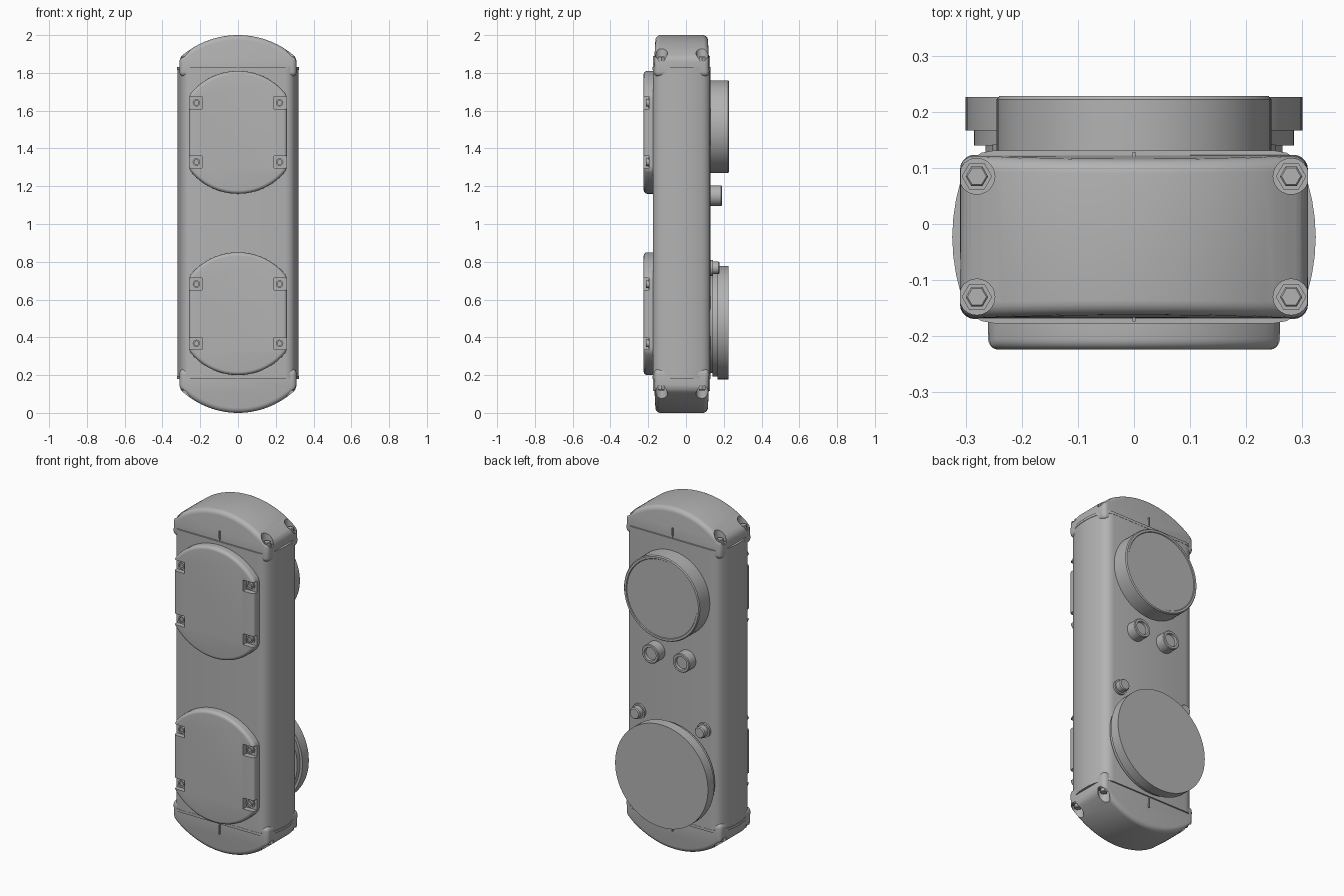
import bpy, bmesh, math
from mathutils import Matrix, Vector

if "Cube" in bpy.data.objects:
    bpy.data.objects.remove(bpy.data.objects["Cube"])

grey = bpy.data.materials.new("light_grey")
grey.diffuse_color = (0.45, 0.45, 0.45, 1)
grey.use_nodes = True
grey.node_tree.nodes["Principled BSDF"].inputs["Base Color"].default_value = grey.diffuse_color
BACK = Matrix.Rotation(-math.pi / 2, 4, 'X')    # local z points to +y
FRONT = Matrix.Rotation(math.pi / 2, 4, 'X')    # local z points to -y
UP = Matrix.Identity(4)


def finish(ob):
    bpy.ops.object.select_all(action='DESELECT')
    bpy.context.view_layer.objects.active = ob
    ob.select_set(True)
    bpy.ops.object.shade_smooth_by_angle(angle=math.radians(35))


def make(name, bm):
    bmesh.ops.recalc_face_normals(bm, faces=bm.faces)
    me = bpy.data.meshes.new(name)
    bm.to_mesh(me)
    bm.free()
    me.materials.append(grey)
    ob = bpy.data.objects.new(name, me)
    bpy.context.collection.objects.link(ob)
    return ob


def extrude(name, pts, a, b, matrix=UP):
    """Closed outline extruded from a to b along local z."""
    bm = bmesh.new()
    lo = [bm.verts.new(matrix @ Vector((x, y, a))) for x, y in pts]
    hi = [bm.verts.new(matrix @ Vector((x, y, b))) for x, y in pts]
    bm.faces.new(lo)
    bm.faces.new(hi)
    n = len(pts)
    for i in range(n):
        j = (i + 1) % n
        bm.faces.new((lo[i], lo[j], hi[j], hi[i]))
    return make(name, bm)


def lathe(name, profile, loc, matrix, sides=64):
    """Profile of (radius, height) turned about local z, capped at both ends."""
    bm = bmesh.new()
    rings = [[bm.verts.new((r * math.cos(t), r * math.sin(t), h))
              for t in (2 * math.pi * k / sides for k in range(sides))]
             for r, h in profile]
    for p, q in zip(rings, rings[1:]):
        for k in range(sides):
            m = (k + 1) % sides
            bm.faces.new((p[k], p[m], q[m], q[k]))
    bm.faces.new(rings[0])
    bm.faces.new(rings[-1])
    bmesh.ops.transform(bm, matrix=Matrix.Translation(loc) @ matrix, verts=bm.verts)
    return make(name, bm)


def bake(ob, bevel, segments, cutters):
    """Round the edges, cut the pockets, then drop the cutters."""
    m = ob.modifiers.new("round", 'BEVEL')
    m.width, m.segments = bevel, segments
    m.limit_method, m.angle_limit = 'ANGLE', math.radians(30)
    for c in cutters:
        m = ob.modifiers.new("pocket", 'BOOLEAN')
        m.operation, m.solver, m.object = 'DIFFERENCE', 'EXACT', c
    dg = bpy.context.evaluated_depsgraph_get()
    me = bpy.data.meshes.new_from_object(ob.evaluated_get(dg))
    ob.modifiers.clear()
    ob.data = me
    for c in cutters:
        bpy.data.objects.remove(c)


# body: rounded box section with slightly bulging sides
YC = -0.023
quarter = [(0.324, 0), (0.322, 0.035), (0.317, 0.068), (0.309, 0.1), (0.301, 0.122),
           (0.289, 0.139), (0.272, 0.15), (0.25, 0.154)]
right = [(x, -y) for x, y in reversed(quarter[1:])] + quarter
section = right + [(-x, y) for x, y in reversed(right)]


def outline(s):
    return [(x * s, y * s + YC) for x, y in section]


finish(extrude("body", outline(0.992), 0.19, 1.82))
for label, z in (("lower", 0.18), ("upper", 1.815)):
    finish(extrude(label + "_rim", outline(1.0), z, z + 0.015))

# domed end caps with corner pockets and hex bolts
R = 0.46
arc = [(0.31 * k / 16, 2.0 - R + math.sqrt(R * R - (0.31 * k / 16) ** 2))
       for k in range(-16, 17)]
cap_profile = [(-0.31, 1.78)] + arc + [(0.31, 1.78)]
flip = Matrix.Translation((0, 0, 0.18)) @ Matrix.Diagonal((1, 1, -0.18 / 0.17, 1)) \
    @ Matrix.Translation((0, 0, -1.83))
spots = [(sx * 0.28, y) for sx in (-1, 1) for y in (0.085, -0.13)]

cap = extrude("upper_end_cap", cap_profile, -0.147, 0.147, FRONT)
for v in cap.data.vertices:
    v.co.y = YC + v.co.y * (1 - 0.35 * max(0, v.co.z - 1.83))
bake(cap, 0.036, 5, [lathe("cutter", [(0.032, 0), (0.032, 0.2)], (x, y, 1.862), UP, 24)
                     for x, y in spots])
upper = [cap]
for x, y in spots:
    upper.append(lathe("cap_bolt", [(0.027, 0), (0.027, 0.008), (0.02, 0.008),
                                    (0.02, 0.024), (0.017, 0.027)], (x, y, 1.86), UP, 6))
# thin centre seam marks on both faces of the cap
for y in (YC - 0.147, YC + 0.147):
    upper.append(extrude("cap_seam", [(-0.003, y - 0.004), (0.003, y - 0.004),
                                      (0.003, y + 0.004), (-0.003, y + 0.004)], 1.825, 1.89))
for ob in upper:
    twin = ob.copy()
    twin.data = ob.data.copy()
    twin.name = ob.name.replace("upper", "lower")
    twin.data.transform(flip)
    twin.data.flip_normals()
    bpy.context.collection.objects.link(twin)
    finish(ob)
    finish(twin)

# front lids: circle trimmed by straight sides, with screw pockets
half = math.asin(0.26 / 0.325)
top = [(0.325 * math.sin(half * k / 16), 0.325 * math.cos(half * k / 16))
       for k in range(-16, 17)]
lid_shape = top + [(-x, -z) for x, z in top]
for label, zc in (("lower", 0.525), ("upper", 1.485)):
    lid = extrude(label + "_lid", [(x, z + zc) for x, z in lid_shape], 0.12, 0.224, FRONT)
    cutters = []
    for sx in (-1, 1):
        for sz in (-1, 1):
            z = zc + sz * 0.157
            box = [(sx * 0.19, z - 0.032), (sx * 0.3, z - 0.032),
                   (sx * 0.3, z + 0.032), (sx * 0.19, z + 0.032)]
            cutters.append(extrude("cutter", box, 0.195, 0.3, FRONT))
            finish(lathe("lid_screw", [(0.027, 0), (0.027, 0.006), (0.02, 0.006),
                                       (0.02, 0.019), (0.012, 0.019), (0.012, 0.011)],
                         (sx * 0.22, -0.193, z), FRONT, 12))
    bake(lid, 0.038, 5, cutters)
    finish(lid)

# rear upper disc with a shallow raised edge
finish(lathe("upper_disc", [(0.245, 0.11), (0.245, 0.222), (0.24, 0.228), (0.228, 0.228),
                            (0.225, 0.224)], (0, 0, 1.515), BACK, 80))
# rear lower disc on a stepped base
finish(lathe("lower_disc", [(0.265, 0.11), (0.265, 0.14), (0.285, 0.14), (0.285, 0.167),
                            (0.30, 0.167), (0.30, 0.226)], (0, 0, 0.477), BACK, 80))
for sx in (-1, 1):
    # hollow connectors below the upper disc
    finish(lathe("connector", [(0.055, 0.11), (0.055, 0.186), (0.051, 0.19), (0.038, 0.19),
                               (0.036, 0.175)], (sx * 0.1, 0, 1.15), BACK, 32))
    # small bolts above the lower disc
    finish(lathe("rear_bolt", [(0.042, 0.11), (0.042, 0.142), (0.033, 0.142), (0.033, 0.172),
                               (0.028, 0.178)], (sx * 0.21, 0, 0.768), BACK, 24))
